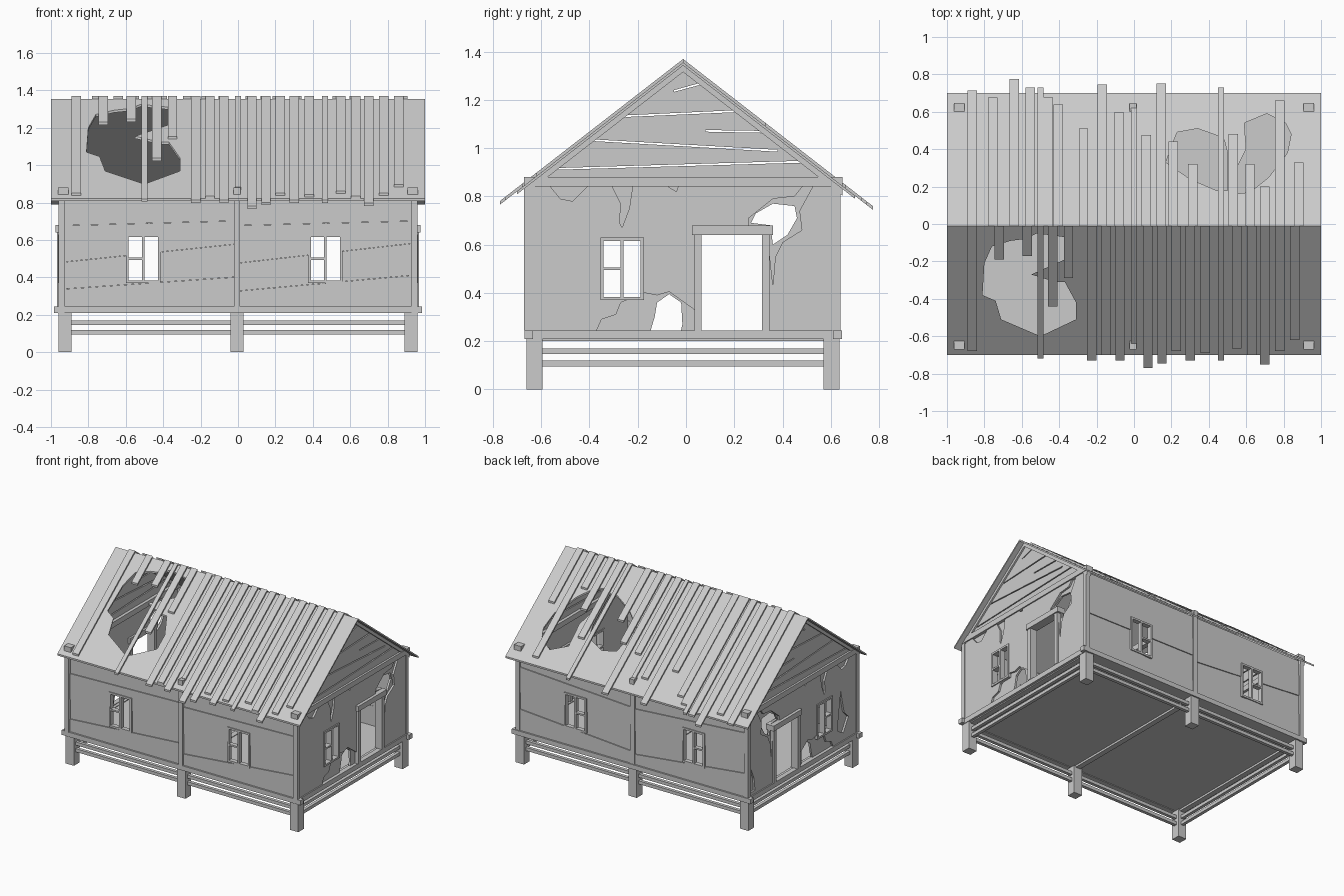
import bpy
import bmesh
import random

random.seed(4)
if "Cube" in bpy.data.objects:
    bpy.data.objects.remove(bpy.data.objects["Cube"], do_unlink=True)

MID_Y = -0.012      # ridge line and centre of the house
HALF_Y = 0.648      # centre to the outside of the long walls
HALF_X = 0.96       # centre to the outside of the end walls
SLOPE = 0.775
RIDGE_Z = 1.355
FLOOR, EAVE = 0.245, 0.84

grey = bpy.data.materials.new("weathered_grey")
grey.use_nodes = True
grey.diffuse_color = (0.6, 0.6, 0.6, 1)
grey.node_tree.nodes["Principled BSDF"].inputs["Base Color"].default_value = grey.diffuse_color


def solid(name, bottom, top):
    """Closed solid between two matching outlines."""
    bm = bmesh.new()
    low = [bm.verts.new(p) for p in bottom]
    high = [bm.verts.new(p) for p in top]
    bm.faces.new(low)
    bm.faces.new(high)
    for i in range(len(low)):
        j = (i + 1) % len(low)
        bm.faces.new((low[i], low[j], high[j], high[i]))
    bmesh.ops.recalc_face_normals(bm, faces=bm.faces)
    mesh = bpy.data.meshes.new(name)
    bm.to_mesh(mesh)
    bm.free()
    mesh.materials.append(grey)
    obj = bpy.data.objects.new(name, mesh)
    bpy.context.collection.objects.link(obj)
    return obj


def prism(name, outline, axis, a, b):
    """Extrude a flat outline along one axis from a to b."""
    def place(d):
        return [tuple(p[:axis]) + (d,) + tuple(p[axis:]) for p in outline]
    return solid(name, place(a), place(b))


def rect(u0, u1, v0, v1):
    return [(u0, v0), (u1, v0), (u1, v1), (u0, v1)]


def box(name, x0, x1, y0, y1, z0, z1):
    return prism(name, rect(x0, x1, y0, y1), 2, z0, z1)


def cut(obj, outlines, axis, a, b):
    """Cut straight holes through an object."""
    for outline in outlines:
        cutter = prism("cutter", outline, axis, a, b)
        mod = obj.modifiers.new("hole", "BOOLEAN")
        mod.operation, mod.solver, mod.object = "DIFFERENCE", "EXACT", cutter
        bpy.context.view_layer.update()
        graph = bpy.context.evaluated_depsgraph_get()
        mesh = bpy.data.meshes.new_from_object(obj.evaluated_get(graph))
        obj.modifiers.clear()
        obj.data = mesh
        bpy.data.objects.remove(cutter, do_unlink=True)


def roof_piece(name, outline, low, high):
    """Sloped solid that follows the roof, from a plan outline."""
    def layer(d):
        return [(x, y, RIDGE_Z - SLOPE * abs(y - MID_Y) + d) for x, y in outline]
    return solid(name, layer(low), layer(high))


def window(name, axis, u0, u1, a, b):
    """Frame with a centre bar and one crossbar."""
    z0, z1, w = 0.37, 0.63, 0.014
    mid = (u0 + u1) / 2
    parts = {"left": (u0, u0 + w, z0, z1), "right": (u1 - w, u1, z0, z1),
             "sill": (u0, u1, z0, z0 + w), "head": (u0, u1, z1 - w, z1),
             "bar": (mid - w / 2, mid + w / 2, z0, z1),
             "crossbar": (u0, mid, 0.494, 0.506)}
    for part, r in parts.items():
        prism(f"{name}_{part}", rect(*r), axis, a, b)


# Foundation posts, beams, rails and floor
for x in (-0.925, -0.005, 0.925):
    for y in (MID_Y - 0.615, MID_Y + 0.615):
        box("foundation_post", x - 0.034, x + 0.034, y - 0.033, y + 0.033, 0, 0.21)
    box("floor_crossbeam", x - 0.02, x + 0.02, MID_Y - HALF_Y, MID_Y + HALF_Y, 0.2, 0.24)
    box("tie_beam", x - 0.018, x + 0.018, MID_Y - 0.66, MID_Y + 0.66, EAVE, 0.88)
for s in (-1, 1):
    y, x = MID_Y + s * 0.64, s * 0.945
    box("floor_beam", -0.985, 0.985, y - 0.018, y + 0.018, 0.21, FLOOR)
    box("end_floor_beam", x - 0.018, x + 0.018, MID_Y - 0.655, MID_Y + 0.655, 0.208, FLOOR)
    box("end_tie_beam", x - 0.018, x + 0.018, MID_Y - 0.66, MID_Y + 0.66, EAVE, 0.88)
    for z in (0.096, 0.146):
        yr, xr = MID_Y + s * 0.615, s * 0.925
        box("side_rail", -0.92, 0.92, yr - 0.012, yr + 0.012, z, z + 0.024)
        box("end_rail", xr - 0.012, xr + 0.012, MID_Y - 0.61, MID_Y + 0.61, z, z + 0.024)
    for px in (-0.943, -0.005, 0.943):
        box("wall_post", px - 0.017, px + 0.017, y - 0.02, y + 0.012, FLOOR, EAVE + 0.005)
box("floor", -0.93, 0.93, MID_Y - 0.63, MID_Y + 0.63, 0.215, 0.235)

# Long walls of crooked wide boards, with two windows each
LONG_WINDOWS = [(-0.6, -0.415), (0.375, 0.56)]
for side, s in (("front", -1), ("back", 1)):
    wall = MID_Y + s * HALF_Y
    for (x0, x1), (w0, w1) in zip([(-0.93, -0.02), (0.01, 0.93)], LONG_WINDOWS):
        joints = [(FLOOR, FLOOR)]
        for z in (0.37, 0.53, 0.69):
            tilt = random.uniform(-0.06, 0.06)
            joints.append((z + tilt, z - tilt))
        joints.append((EAVE, EAVE))
        for i in range(len(joints) - 1):
            (a, b), (c, d) = joints[i], joints[i + 1]
            face = wall - s * (0.003 + 0.006 * (i % 2))
            board = prism(f"{side}_wall_board", [(x0, a), (x1, b), (x1, d - 0.001), (x0, c - 0.001)],
                          1, face, wall - s * 0.028)
            cut(board, [rect(w0, w1, 0.37, 0.63)], 1, wall - 0.1, wall + 0.1)
        window(f"{side}_window", 1, w0, w1, wall + s * 0.004, wall - s * 0.03)

# End walls: sound inner layer with holes, chipped outer layer
DOOR = rect(0.065, 0.315, 0.2, 0.64)
END_WINDOW = rect(-0.35, -0.18, 0.375, 0.625)
HOLES = [
    [(0.27, 0.69), (0.29, 0.73), (0.36, 0.77), (0.45, 0.76), (0.46, 0.71),
     (0.42, 0.64), (0.36, 0.6), (0.35, 0.68)],
    [(-0.16, 0.2), (-0.13, 0.3), (-0.12, 0.36), (-0.07, 0.395), (-0.02, 0.36),
     (-0.015, 0.27), (-0.03, 0.2)],
]
CHIPS = [
    [(-0.57, 0.85), (-0.52, 0.79), (-0.47, 0.78), (-0.4, 0.85)],
    [(-0.31, 0.85), (-0.27, 0.77), (-0.275, 0.69), (-0.265, 0.67), (-0.235, 0.75), (-0.22, 0.85)],
    [(-0.09, 0.85), (-0.04, 0.82), (-0.03, 0.85)],
    [(0.49, 0.85), (0.45, 0.8), (0.36, 0.79), (0.26, 0.71), (0.26, 0.66), (0.34, 0.62),
     (0.36, 0.43), (0.37, 0.55), (0.4, 0.61), (0.48, 0.66), (0.47, 0.74), (0.53, 0.85)],
    [(-0.39, 0.2), (-0.35, 0.29), (-0.29, 0.31), (-0.27, 0.36), (-0.17, 0.4), (-0.12, 0.39),
     (-0.07, 0.405), (0.035, 0.33), (0.035, 0.2)],
]
LEFT_CHIPS = [
    [(-0.42, 0.34), (-0.46, 0.62), (-0.5, 0.45), (-0.55, 0.4), (-0.49, 0.3)],
    [(0.62, 0.27), (0.6, 0.45), (0.56, 0.36), (0.55, 0.27)],
]
# Slits between gable boards: left end and right end of each
SLITS = [((-0.05, 1.233), (0.08, 1.273)), ((-0.27, 1.128), (0.23, 1.155)),
         ((0.08, 1.068), (0.34, 1.068)), ((-0.4, 1.03), (0.38, 0.99)),
         ((-0.55, 0.91), (0.5, 0.945))]
for side, s in (("right", 1), ("left", -1)):
    wall = s * HALF_X
    panel = rect(MID_Y - 0.63, MID_Y + 0.63, FLOOR, EAVE)
    openings = [DOOR, END_WINDOW]
    inner = prism(f"{side}_wall", panel, 0, wall - s * 0.035, wall - s * 0.02)
    cut(inner, openings + HOLES, 0, wall - 0.1, wall + 0.1)
    outer = prism(f"{side}_wall_plaster", panel, 0, wall - s * 0.02, wall - s * 0.006)
    chips = CHIPS + (LEFT_CHIPS if s < 0 else [])
    cut(outer, openings + HOLES + chips, 0, wall - 0.1, wall + 0.1)
    window(f"{side}_window", 0, -0.355, -0.175, wall + s * 0.002, wall - s * 0.04)
    # Door frame
    for y in (0.035, 0.315):
        prism(f"{side}_door_jamb", rect(y, y + 0.03, FLOOR, 0.64), 0, wall - s * 0.05, wall + s * 0.008)
    prism(f"{side}_door_lintel", rect(0.025, 0.36, 0.64, 0.68), 0, wall - s * 0.05, wall + s * 0.016)
    # Gable boards
    foot = (RIDGE_Z - 0.02 - 0.87) / SLOPE
    gable = prism(f"{side}_gable", [(MID_Y - foot, 0.87), (MID_Y + foot, 0.87), (MID_Y, RIDGE_Z - 0.02)],
                  0, wall - s * 0.03, wall - s * 0.012)
    gaps = [[(a, z0), (b, z1 - 0.005), (b, z1 + 0.003), (a, z0 + 0.007)] for (a, z0), (b, z1) in SLITS]
    cut(gable, gaps, 0, wall - 0.1, wall + 0.1)
    for t in (-1, 1):
        roof_piece(f"{side}_rafter", rect(*sorted((wall - s * 0.035, wall)),
                   *sorted((MID_Y, MID_Y + t * 0.66))), -0.04, -0.012)

# Roof sheets with broken holes
FRONT_HOLES = [[
    (-0.8, -0.21), (-0.76, -0.12), (-0.66, -0.09), (-0.58, -0.08), (-0.52, -0.05), (-0.37, -0.07),
    (-0.37, -0.19), (-0.55, -0.27), (-0.42, -0.31), (-0.37, -0.31), (-0.31, -0.42), (-0.31, -0.51),
    (-0.5, -0.6), (-0.71, -0.51), (-0.74, -0.41), (-0.81, -0.38)]]
BACK_HOLES = [
    [(0.17, 0.33), (0.23, 0.49), (0.34, 0.51), (0.48, 0.46), (0.5, 0.38), (0.5, 0.18),
     (0.44, 0.18), (0.3, 0.24)],
    [(0.6, 0.4), (0.59, 0.54), (0.71, 0.59), (0.81, 0.54), (0.84, 0.48), (0.82, 0.38),
     (0.72, 0.25), (0.62, 0.17), (0.53, 0.16), (0.55, 0.3)],
]
for name, edge, holes in (("front_roof", -0.7, FRONT_HOLES), ("back_roof", 0.7, BACK_HOLES)):
    sheet = roof_piece(name, rect(-1, 1, *sorted((edge, MID_Y))), -0.013, 0)
    cut(sheet, holes, 2, 0.5, 1.6)

# Loose battens of uneven length: position along the ridge, lower end
FRONT_BATTENS = [(-0.865, 0.68), (-0.72, 0.19), (-0.57, 0.17), (-0.5, 0.72), (-0.435, 0.44), (-0.35, 0.29),
                 (-0.225, 0.73), (-0.15, 0.7), (-0.075, 0.73), (0, 0.64), (0.075, 0.77), (0.15, 0.745),
                 (0.225, 0.68), (0.3, 0.73), (0.38, 0.69), (0.465, 0.73), (0.55, 0.665), (0.63, 0.7),
                 (0.7, 0.75), (0.78, 0.68), (0.86, 0.62)]
BACK_BATTENS = [(-0.865, 0.715), (-0.755, 0.675), (-0.64, 0.775), (-0.555, 0.73), (-0.5, 0.73),
                (-0.46, 0.68), (-0.405, 0.64), (-0.27, 0.51), (-0.17, 0.745), (-0.08, 0.6), (0, 0.64),
                (0.065, 0.475), (0.145, 0.75), (0.21, 0.44), (0.315, 0.32), (0.465, 0.73), (0.53, 0.48),
                (0.62, 0.32), (0.7, 0.2), (0.78, 0.66), (0.88, 0.33)]
NARROW = (-0.5, 0, 0.465)
for name, s, battens in (("front_batten", -1, FRONT_BATTENS), ("back_batten", 1, BACK_BATTENS)):
    for x, end in battens:
        w = 0.015 if x in NARROW else 0.025
        roof_piece(name, rect(x - w, x + w, *sorted((MID_Y, s * end))), -0.001, 0.014)
